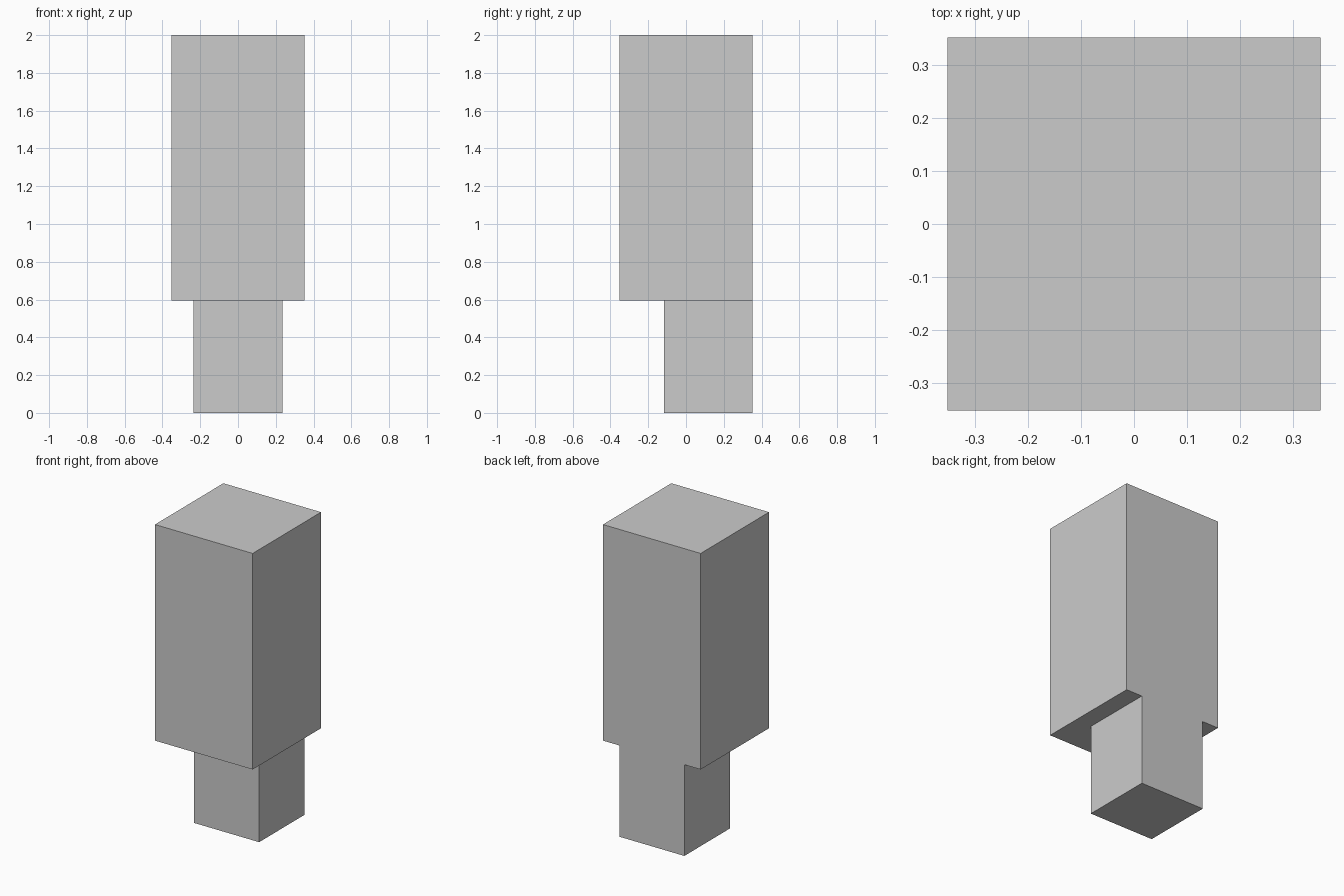
import bpy

if "Cube" in bpy.data.objects:
    bpy.data.objects.remove(bpy.data.objects["Cube"])


def box(name, x, y, z):
    """Axis-aligned box from (min, max) ranges."""
    ranges = (x, y, z)
    bpy.ops.mesh.primitive_cube_add(size=1, location=[(a + b) / 2 for a, b in ranges])
    obj = bpy.context.object
    obj.name = name
    obj.scale = [b - a for a, b in ranges]
    bpy.ops.object.transform_apply(location=False, rotation=False, scale=True)
    return obj


HALF = 0.3516    # half width of the upper block
STEP = 0.5938    # height where the two blocks meet

# Tall upper block
box("upper_block", (-HALF, HALF), (-HALF, HALF), (STEP, 2.0))

# Narrower lower block, flush with the back
box("lower_block", (-0.2344, 0.2344), (-0.1172, HALF), (0.0, STEP))
